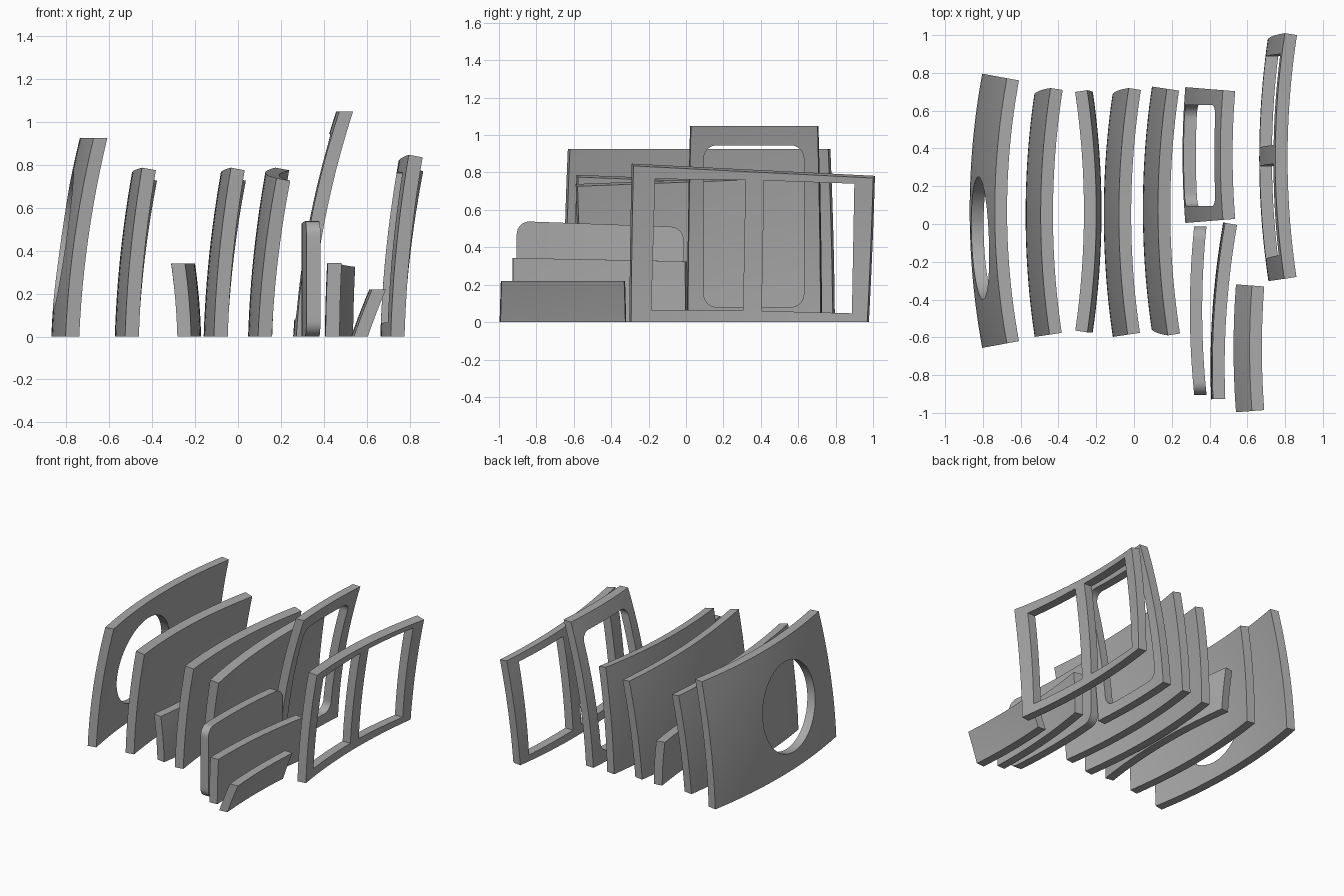
import bpy, bmesh, math
from mathutils import Vector

if "Cube" in bpy.data.objects:
    bpy.data.objects.remove(bpy.data.objects["Cube"])

T = 0.065           # panel thickness
NU, NZ = 24, 12     # grid along the width and the height

grey = bpy.data.materials.new("primer_grey")
grey.diffuse_color = (0.4, 0.4, 0.4, 1)
grey.use_nodes = True
grey.node_tree.nodes["Principled BSDF"].inputs["Base Color"].default_value = grey.diffuse_color


def new_object(name, bm):
    bmesh.ops.recalc_face_normals(bm, faces=bm.faces[:])
    me = bpy.data.meshes.new(name)
    bm.to_mesh(me)
    bm.free()
    me.materials.append(grey)
    ob = bpy.data.objects.new(name, me)
    bpy.context.collection.objects.link(ob)
    return ob


def rounded(corners, radius, steps=8):
    """Round the corners of a closed (y, z) polygon."""
    pts = []
    for i, c in enumerate(corners):
        c, a, b = Vector(c), Vector(corners[i - 1]), Vector(corners[(i + 1) % len(corners)])
        d, e = (a - c).normalized(), (b - c).normalized()
        for k in range(steps + 1):
            w = math.pi / 2 * k / steps
            pts.append(c + radius * (d * (1 - math.sin(w)) + e * (1 - math.cos(w))))
    return pts


def cut(ob, outline, operation='DIFFERENCE'):
    """Boolean with a prism running straight along x."""
    bm = bmesh.new()
    face = bm.faces.new([bm.verts.new((-2, y, z)) for y, z in outline])
    ext = bmesh.ops.extrude_face_region(bm, geom=[face])
    for v in ext['geom']:
        if isinstance(v, bmesh.types.BMVert):
            v.co.x = 2
    cutter = new_object(ob.name + "_cutter", bm)
    mod = ob.modifiers.new("cut", 'BOOLEAN')
    mod.operation, mod.object, mod.solver = operation, cutter, 'EXACT'
    bpy.context.view_layer.objects.active = ob
    bpy.ops.object.modifier_apply(modifier=mod.name)
    bpy.data.objects.remove(cutter)


def panel(name, x0, yc, bottom, heights, lean, R=4.4, top=None, bend=0.7, drop=0.0,
          side=1, holes=(), clip=None):
    """Curved sheet: arc of radius R in plan, leaning inward with height.
    bottom/top: width limits from yc; heights: top z at the front and back ends."""
    top = top or bottom
    bm = bmesh.new()
    grid = {}
    for w in (0, 1):
        for i in range(NU + 1):
            for j in range(NZ + 1):
                s, t = i / NU, j / NZ
                lo = bottom[0] + (top[0] - bottom[0]) * t
                hi = bottom[1] + (top[1] - bottom[1]) * t
                h = heights[0] + (heights[1] - heights[0]) * s
                d = lean * ((1 - bend) * t + bend * t * t) + T * w
                a = (lo + (hi - lo) * s) / R
                r = R - d
                grid[w, i, j] = bm.verts.new((x0 + side * (R - r * math.cos(a)),
                                              yc + r * math.sin(a),
                                              t * (h - drop * w)))
    quad = lambda *ks: bm.faces.new([grid[k] for k in ks])
    for i in range(NU):
        for j in range(NZ):
            for w in (0, 1):
                quad((w, i, j), (w, i + 1, j), (w, i + 1, j + 1), (w, i, j + 1))
        for j in (0, NZ):
            quad((0, i, j), (0, i + 1, j), (1, i + 1, j), (1, i, j))
    for j in range(NZ):
        for i in (0, NU):
            quad((0, i, j), (0, i, j + 1), (1, i, j + 1), (1, i, j))
    ob = new_object(name, bm)
    for outline in holes:
        cut(ob, outline)
    if clip:
        cut(ob, clip, 'INTERSECT')
    bpy.ops.object.select_all(action='DESELECT')
    ob.select_set(True)
    bpy.context.view_layer.objects.active = ob
    bpy.ops.object.shade_smooth_by_angle(angle=math.radians(30))
    return ob


# Large panel with a round opening
circle = [(-0.075 + 0.325 * math.cos(k * math.pi / 24),
           0.45 + 0.325 * math.sin(k * math.pi / 24)) for k in range(48)]
panel("round_opening_panel", -0.87, 0.07, (-0.73, 0.73), (0.925, 0.925), 0.133,
      R=4.0, holes=[circle])

# Two identical full panels and their front-to-back mirror
for name, x in (("left_full_panel", -0.574), ("middle_full_panel", -0.16)):
    panel(name, x, 0.05, (-0.65, 0.64), (0.787, 0.738), 0.08,
          top=(-0.65, 0.685), drop=0.012)
panel("mirrored_full_panel", 0.047, 0.08, (-0.64, 0.65), (0.738, 0.787), 0.08,
      top=(-0.685, 0.65), drop=0.012)

# Low sill panel, bulging the other way
panel("low_sill_panel", -0.172, 0.065, (-0.64, 0.635), (0.34, 0.34), 0.028,
      top=(-0.645, 0.65), side=-1)

# Tall frame with one rounded opening
panel("tall_window_frame", 0.257, 0.365, (-0.36, 0.36), (1.048, 1.048), 0.20,
      holes=[rounded([(0.095, 0.08), (0.63, 0.08), (0.63, 0.945), (0.095, 0.945)], 0.07)])

# Rounded insert panel
panel("rounded_insert", 0.296, -0.457, (-0.5, 0.5), (0.6, 0.6), 0.0,
      clip=rounded([(-0.905, 0.0), (-0.012, 0.0), (-0.012, 0.508), (-0.905, 0.54)], 0.07))

# Lower door panel, set off-centre on its arc
panel("lower_door_panel", 0.405, -0.758, (-0.17, 0.77), (0.343, 0.325), 0.01)

# Small leaning strip
panel("small_leaning_strip", 0.527, -0.657, (-0.34, 0.338), (0.22, 0.22), 0.085, bend=0.1)

# Wide frame with two openings
panel("double_window_frame", 0.663, 0.35, (-0.655, 0.63), (0.847, 0.782), 0.085,
      top=(-0.655, 0.676), drop=0.012,
      holes=[[(-0.185, 0.066), (0.305, 0.062), (0.318, 0.76), (-0.165, 0.765)],
             [(0.405, 0.06), (0.887, 0.047), (0.90, 0.74), (0.418, 0.757)]])
